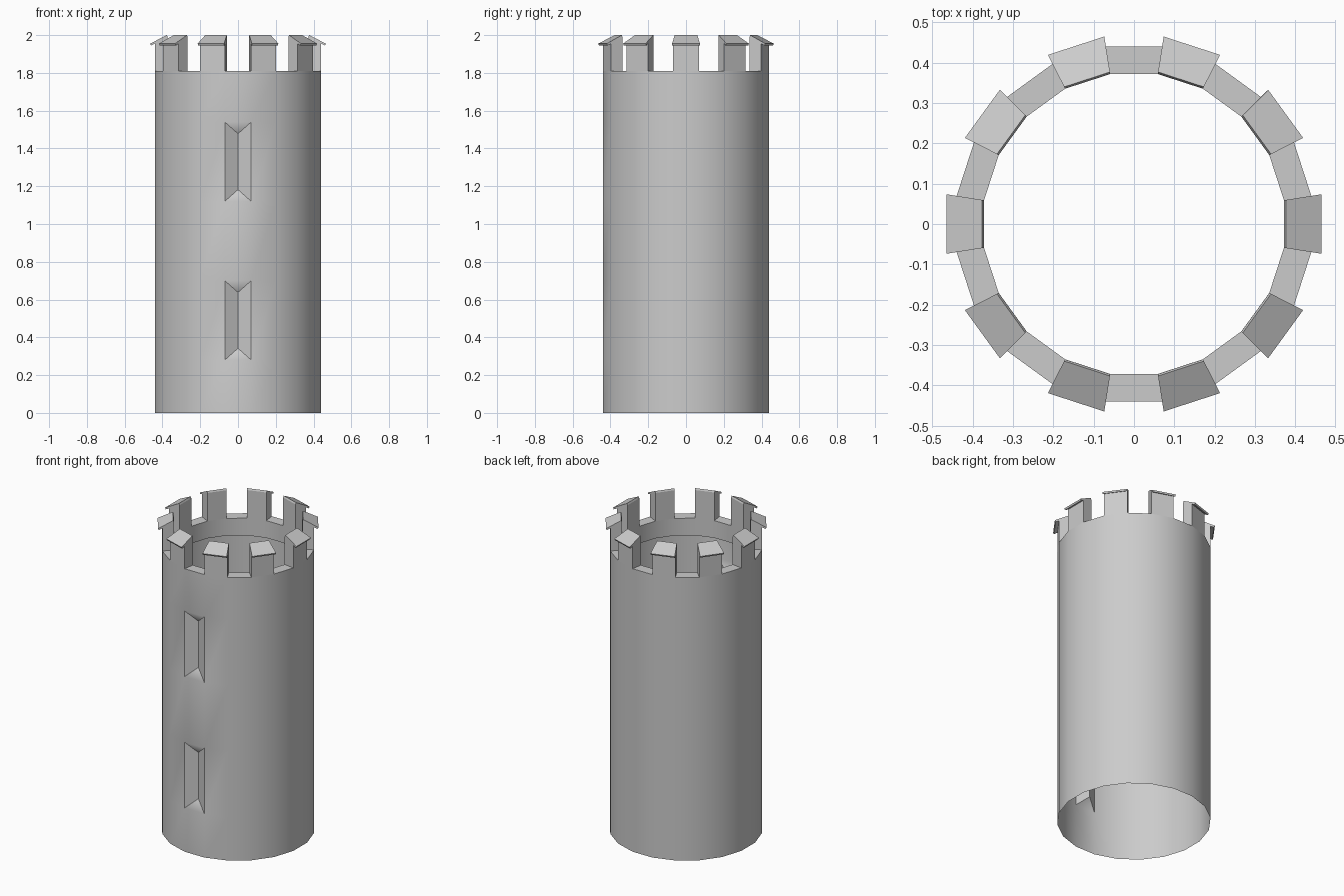
import bpy, bmesh, math
from mathutils import Vector

cube = bpy.data.objects.get("Cube")
if cube:
    bpy.data.objects.remove(cube)

SIDES = 20
STEP = 2 * math.pi / SIDES
HALF = math.tan(STEP / 2)
OUTER, INNER = 0.44, 0.372      # distance to the middle of a flat side
RIM, LIP = 1.81, 1.70           # wall top and lower end of the inner lip
SLIT_DEPTH, SLIT_TAPER = 0.04, 0.062

stone = bpy.data.materials.new("grey stone")
stone.use_nodes = True
colour = (0.6, 0.6, 0.6, 1)
stone.diffuse_color = colour
stone.node_tree.nodes["Principled BSDF"].inputs["Base Color"].default_value = colour


def point(side, r, s, z):
    """Point on a side: r outward, s = -1..1 along it, z up; side 0 is the front."""
    a = side * STEP
    out, along = Vector((math.sin(a), -math.cos(a), 0)), Vector((math.cos(a), math.sin(a), 0))
    return out * r + along * (s * r * HALF) + Vector((0, 0, z))


def face(bm, points):
    bm.faces.new([bm.verts.new(p) for p in points])


def finish(bm, name, recalc=False):
    bmesh.ops.remove_doubles(bm, verts=bm.verts, dist=0.0005)
    if recalc:
        bmesh.ops.recalc_face_normals(bm, faces=bm.faces)
    mesh = bpy.data.meshes.new(name)
    bm.to_mesh(mesh)
    bm.free()
    mesh.materials.append(stone)
    ob = bpy.data.objects.new(name, mesh)
    bpy.context.collection.objects.link(ob)
    bpy.ops.object.select_all(action='DESELECT')
    ob.select_set(True)
    bpy.context.view_layer.objects.active = ob
    bpy.ops.object.shade_smooth_by_angle(angle=math.radians(38))
    return ob


# Wall: open shell with two tapered slits in the front side, flat rim and inner lip
bm = bmesh.new()
levels = [0, 0.28, 0.70, 1.12, 1.54, RIM]
for side in range(SIDES):
    for n, (low, high) in enumerate(zip(levels, levels[1:])):
        bl, br = point(side, OUTER, -1, low), point(side, OUTER, 1, low)
        tl, tr = point(side, OUTER, -1, high), point(side, OUTER, 1, high)
        if side == 0 and n in (1, 3):
            bottom = point(0, OUTER - SLIT_DEPTH, 0, low + SLIT_TAPER)
            top = point(0, OUTER - SLIT_DEPTH, 0, high - SLIT_TAPER)
            face(bm, [bl, br, bottom])
            face(bm, [br, tr, top, bottom])
            face(bm, [tr, tl, top])
            face(bm, [tl, bl, bottom, top])
        else:
            face(bm, [bl, br, tr, tl])
    face(bm, [point(side, OUTER, -1, RIM), point(side, OUTER, 1, RIM),
              point(side, INNER, 1, RIM), point(side, INNER, -1, RIM)])
    face(bm, [point(side, INNER, -1, RIM), point(side, INNER, 1, RIM),
              point(side, INNER, 1, LIP), point(side, INNER, -1, LIP)])
finish(bm, "tower_wall")


def ring_of_blocks(name, profile):
    """Sweep an (r, z) profile across every second side."""
    bm = bmesh.new()
    for side in range(1, SIDES, 2):
        left = [point(side, r, -1, z) for r, z in profile]
        right = [point(side, r, 1, z) for r, z in profile]
        face(bm, left)
        face(bm, right[::-1])
        for i in range(len(profile)):
            j = (i + 1) % len(profile)
            face(bm, [left[i], right[i], right[j], left[j]])
    return finish(bm, name, recalc=True)


# Battlements and their sloping cap slabs
ring_of_blocks("battlements", [(INNER, RIM), (OUTER, RIM), (OUTER, 1.955), (INNER, 1.99)])
ring_of_blocks("battlement_caps", [(0.372, 1.989), (0.460, 1.945), (0.465, 1.955), (0.377, 2.0)])
